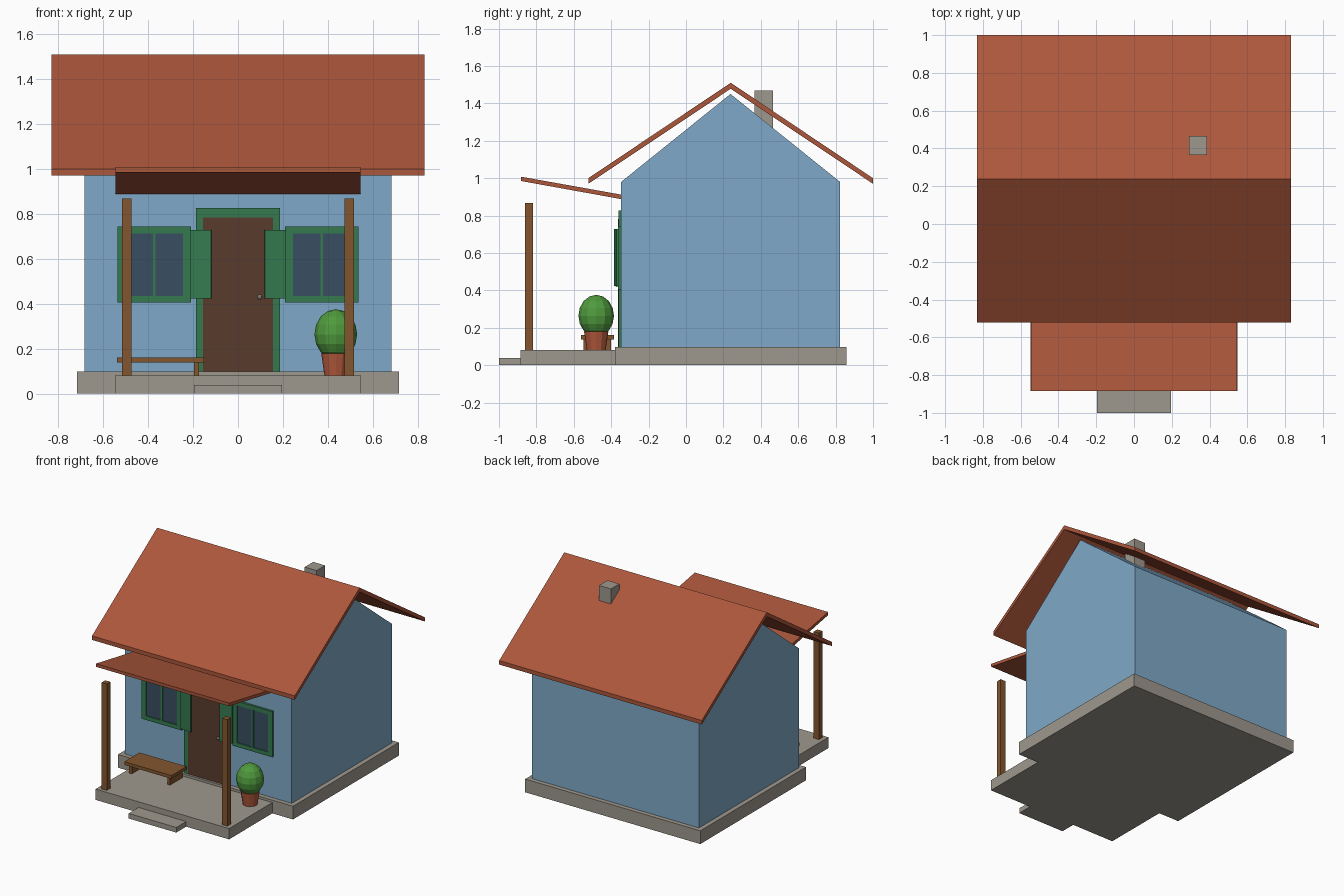
import bpy, bmesh, math
from mathutils import Matrix

if "Cube" in bpy.data.objects:
    bpy.data.objects.remove(bpy.data.objects["Cube"])


def mat(name, hexcol):
    """Flat material from an sRGB hex value."""
    m = bpy.data.materials.new(name)
    c = [int(hexcol[i:i + 2], 16) / 255 for i in (0, 2, 4)]
    m.diffuse_color = [((v + 0.055) / 1.055) ** 2.4 if v > 0.04 else v / 12.92 for v in c] + [1]
    m.use_nodes = True
    m.node_tree.nodes["Principled BSDF"].inputs["Base Color"].default_value = m.diffuse_color
    return m


WALL = mat("blue_plaster", "7FA9C8")
ROOF = mat("red_roof", "AC573B")
STONE = mat("grey_stone", "9E988D")
WOOD = mat("wood", "83562F")
DOOR = mat("dark_door", "5A3B2D")
GREEN = mat("green_paint", "357A50")
GLASS = mat("window_glass", "384E62")
LEAF = mat("foliage", "4F9A3D")
POT = mat("terracotta", "B2593C")


def finish(name, bm, material):
    bmesh.ops.recalc_face_normals(bm, faces=bm.faces)
    me = bpy.data.meshes.new(name)
    bm.to_mesh(me)
    bm.free()
    me.materials.append(material)
    ob = bpy.data.objects.new(name, me)
    bpy.context.scene.collection.objects.link(ob)
    return ob


def box(name, x, y, z, material):
    """Box from (min, max) ranges."""
    bm = bmesh.new()
    bmesh.ops.create_cube(bm, size=1)
    for v in bm.verts:
        v.co = [r[0] if c < 0 else r[1] for r, c in zip((x, y, z), v.co)]
    return finish(name, bm, material)


def prism(name, profile, half, material):
    """Side profile (y, z) extruded across x."""
    bm = bmesh.new()
    f = bm.faces.new([bm.verts.new((-half, y, z)) for y, z in profile])
    r = bmesh.ops.extrude_face_region(bm, geom=[f])
    vs = [g for g in r["geom"] if isinstance(g, bmesh.types.BMVert)]
    bmesh.ops.translate(bm, verts=vs, vec=(2 * half, 0, 0))
    return finish(name, bm, material)


# Stone base, porch floor and step
box("foundation", (-0.717, 0.717), (-0.38, 0.857), (0, 0.098), STONE)
box("porch_floor", (-0.547, 0.547), (-0.885, -0.375), (0, 0.08), STONE)
box("step", (-0.195, 0.195), (-1, -0.88), (0, 0.038), STONE)

# Walls with gables
prism("walls", [(-0.347, 0.09), (0.824, 0.09), (0.824, 0.98), (0.238, 1.45), (-0.347, 0.98)], 0.683, WALL)

# Main roof and porch roof
prism("roof", [(-0.522, 1.0), (0.239, 1.51), (1.0, 1.0), (1.0, 0.97), (0.239, 1.478), (-0.522, 0.97)], 0.83, ROOF)
prism("porch_roof", [(-0.883, 1.008), (-0.335, 0.91), (-0.335, 0.886), (-0.883, 0.985)], 0.546, ROOF)

# Chimney
box("chimney", (0.29, 0.387), (0.366, 0.465), (1.22, 1.47), STONE)

# Front door with frame and knob
box("door_frame", (-0.187, 0.187), (-0.362, -0.34), (0.09, 0.827), GREEN)
box("door", (-0.155, 0.155), (-0.364, -0.355), (0.095, 0.783), DOOR)
bm = bmesh.new()
bmesh.ops.create_uvsphere(bm, u_segments=8, v_segments=6, radius=0.011,
                          matrix=Matrix.Translation((0.097, -0.371, 0.43)))
finish("door_knob", bm, STONE)

# Windows, shutters and posts on both sides
for side, s in (("left", -1), ("right", 1)):
    def mirrored(a, b):
        return tuple(sorted((a * s, b * s)))
    fy = (-0.363, -0.34)
    for part, x, z in (("inner", (0.209, 0.244), (0.405, 0.743)),
                       ("outer", (0.5, 0.535), (0.405, 0.743)),
                       ("mullion", (0.366, 0.379), (0.43, 0.72)),
                       ("top", (0.24, 0.505), (0.712, 0.743)),
                       ("bottom", (0.24, 0.505), (0.405, 0.435))):
        box(f"{side}_window_{part}", mirrored(*x), fy, z, GREEN)
    box(f"{side}_window_pane", mirrored(0.235, 0.51), (-0.357, -0.345), (0.425, 0.72), GLASS)
    # Shutter swung slightly out from the wall, hinged at the window
    sh = box(f"{side}_shutter", mirrored(-0.094, 0), (-0.013, 0), (0.423, 0.728), GREEN)
    sh.location = (0.211 * s, -0.36, 0)
    sh.rotation_euler.z = s * math.radians(8)
    box(f"{side}_porch_post", mirrored(0.473, 0.515), (-0.86, -0.818), (0.075, 0.868), WOOD)

# Bench
box("bench_seat", (-0.538, -0.152), (-0.562, -0.385), (0.138, 0.162), WOOD)
for n, x in (("left", -0.508), ("right", -0.195)):
    box(f"bench_{n}_leg", (x, x + 0.022), (-0.548, -0.4), (0.075, 0.14), WOOD)

# Potted bush
bm = bmesh.new()
bmesh.ops.create_cone(bm, cap_ends=True, segments=12, radius1=0.05, radius2=0.065, depth=0.102,
                      matrix=Matrix.Translation((0.435, -0.48, 0.129)))
finish("plant_pot", bm, POT)
bm = bmesh.new()
bmesh.ops.create_uvsphere(bm, u_segments=12, v_segments=8, radius=1,
                          matrix=Matrix.Translation((0.435, -0.48, 0.264))
                          @ Matrix.Diagonal((0.095, 0.095, 0.112, 1)))
finish("bush", bm, LEAF)
